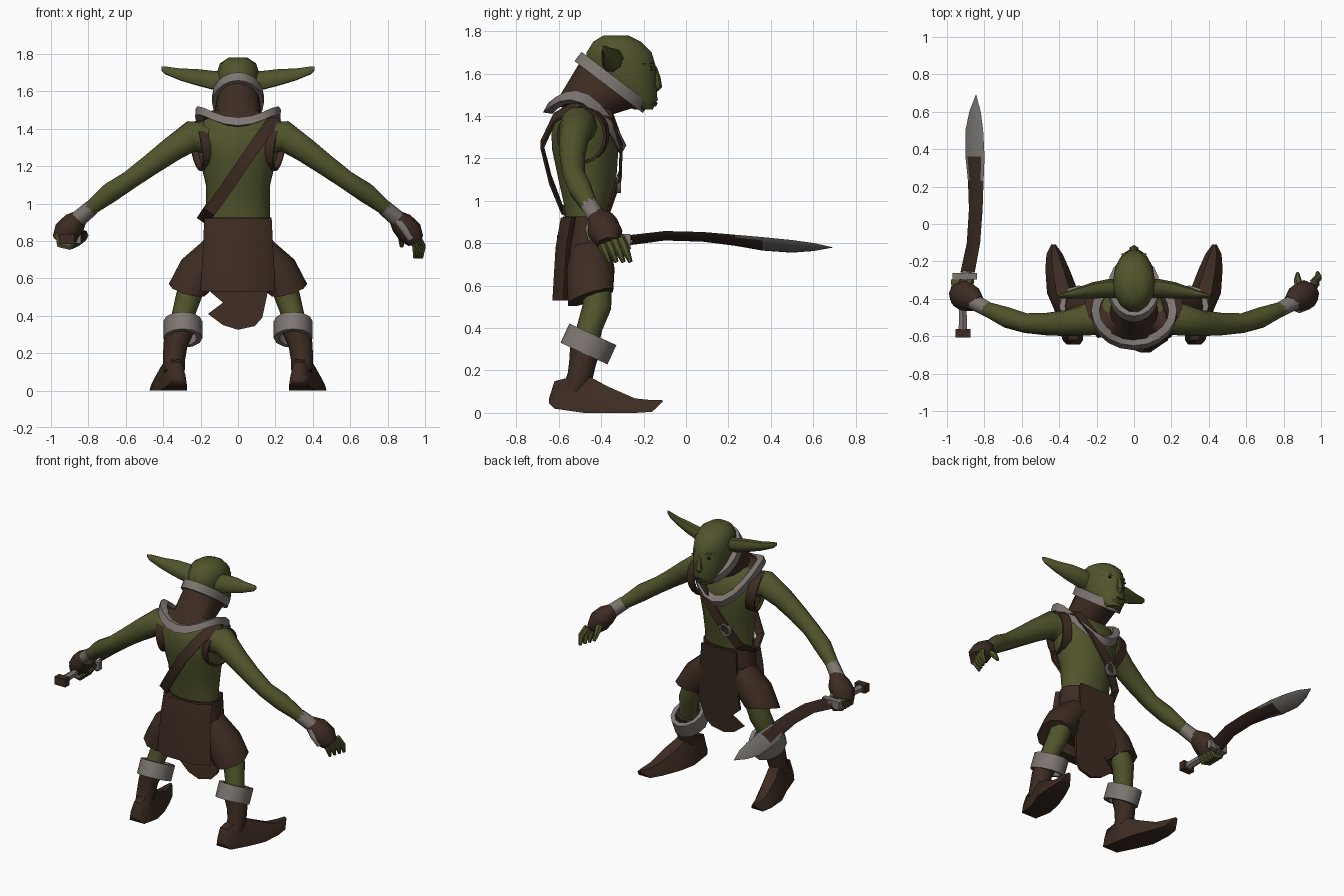
import bpy
import bmesh
import math
from mathutils import Vector

cube = bpy.data.objects.get("Cube")
if cube:
    bpy.data.objects.remove(cube, do_unlink=True)


def make_material(name, red, green, blue):
    mat = bpy.data.materials.new(name)
    mat.use_nodes = True
    color = (red, green, blue, 1)
    mat.diffuse_color = color
    mat.node_tree.nodes["Principled BSDF"].inputs["Base Color"].default_value = color
    return mat


SKIN = make_material("green skin", .083, .088, .025)
LEATHER = make_material("brown leather", .047, .025, .016)
FUR = make_material("pale grey fur", .21, .182, .17)
RUST = make_material("dark rusty steel", .036, .019, .014)
STEEL = make_material("bare steel", .17, .16, .15)
DARK = make_material("dark eyes", .018, .015, .01)


def finish(name, bm, *mats, angle=50):
    """Turn a bmesh into a named, shaded object."""
    bmesh.ops.recalc_face_normals(bm, faces=bm.faces)
    mesh = bpy.data.meshes.new(name)
    bm.to_mesh(mesh)
    bm.free()
    for mat in mats:
        mesh.materials.append(mat)
    obj = bpy.data.objects.new(name, mesh)
    bpy.context.collection.objects.link(obj)
    bpy.ops.object.select_all(action='DESELECT')
    obj.select_set(True)
    bpy.context.view_layer.objects.active = obj
    bpy.ops.object.shade_smooth_by_angle(angle=math.radians(angle))


def skin(name, loops, *mats, cyclic=False, angle=50, rule=None):
    """Bridge a row of equal loops; cap the ends unless cyclic."""
    bm = bmesh.new()
    rows = [[bm.verts.new(p) for p in loop] for loop in loops]
    n = len(rows[0])
    pairs = list(zip(rows, rows[1:])) + ([(rows[-1], rows[0])] if cyclic else [])
    for a, b in pairs:
        for i in range(n):
            j = (i + 1) % n
            face = bm.faces.new((a[i], a[j], b[j], b[i]))
            if rule:
                face.material_index = rule(face.calc_center_median(), i)
    if not cyclic:
        for row in (rows[0], rows[-1]):
            cap = bm.faces.new(row)
            if rule:
                cap.material_index = rule(cap.calc_center_median(), 0)
    finish(name, bm, *mats, angle=angle)


def ellipse(center, u, v, n=12):
    c, u, v = Vector(center), Vector(u), Vector(v)
    angles = [math.tau * i / n for i in range(n)]
    return [c + u * math.cos(t) + v * math.sin(t) for t in angles]


def flip(points, side):
    """Place a row of points on the chosen side."""
    return [(p[0] * side, *p[1:]) for p in points]


def tube(name, points, mat, n=8, flat=1, ref=(0, 1, 0)):
    """Limb through (x, y, z, radius) points, following their direction."""
    centers = [Vector(p[:3]) for p in points]
    loops = []
    for i, c in enumerate(centers):
        along = centers[min(i + 1, len(centers) - 1)] - centers[max(i - 1, 0)]
        v = along.cross(Vector(ref)).normalized()
        u = v.cross(along).normalized()
        loops.append(ellipse(c, u * points[i][3], v * points[i][3] * flat, n))
    skin(name, loops, mat)


def band(name, points, width, thick, mat):
    """Closed flat belt along a ring of points, standing across its plane."""
    c = sum(points, Vector()) / len(points)
    axis = sum(((p - c).cross(q - c) for p, q in zip(points, points[1:])), Vector())
    axis = axis.normalized() * width / 2
    loops = []
    for p in points:
        out = (p - c).normalized() * thick / 2
        loops.append([p + a * axis + b * out for a, b in ((1, -1), (1, 1), (-1, 1), (-1, -1))])
    skin(name, loops, mat, cyclic=True, angle=40)


def box(name, center, size, mat):
    x, y, z = (s / 2 for s in size)
    skin(name, [[Vector(center) + Vector((a * x, h * y, b * z))
                 for a, b in ((-1, -1), (1, -1), (1, 1), (-1, 1))]
                for h in (-1, 1)], mat)


def level(rows, n=12):
    """Horizontal loops from (z, y, half width, half depth)."""
    return [ellipse((0, y, z), (rx, 0, 0), (0, ry, 0), n) for z, y, rx, ry in rows]


def saddle(points, middle, depth):
    """Drop a level ring at its front and, less, at its back."""
    for p in points:
        s = (p.y - middle) / depth
        p.z -= .13 * s * s + .09 * s
    return points


# Torso and head
skin("torso", level([(.88, -.47, .17, .1), (.97, -.47, .17, .105), (1.1, -.465, .172, .14),
                     (1.24, -.475, .205, .16), (1.35, -.48, .23, .16),
                     (1.42, -.485, .22, .12), (1.46, -.49, .16, .08)], 14), SKIN)
skin("head", level([(1.43, -.2, .05, .045), (1.48, -.24, .088, .108), (1.56, -.28, .105, .142),
                    (1.63, -.305, .112, .168), (1.7, -.315, .113, .157),
                    (1.75, -.325, .096, .115), (1.78, -.33, .05, .06)], 14), SKIN)
tube("nose", [(0, -.15, 1.63, .012), (0, -.14, 1.58, .02), (0, -.14, 1.54, .028),
              (0, -.15, 1.52, .015)], SKIN, n=6)
box("mouth", (0, -.136, 1.475), (.05, .008, .005), DARK)
tube("lower_lip", [(-.04, -.165, 1.462, .012), (0, -.15, 1.458, .016),
                   (.04, -.165, 1.462, .012)], SKIN, n=6)

# Cowl with its two fur edges
base = saddle(ellipse((0, -.475, 1.475), (.2, 0, 0), (0, .16, 0), 16), -.475, .16)
skin("cowl", [base, ellipse((0, -.475, 1.46), (.128, 0, 0), (0, .105, -.06), 16),
              ellipse((0, -.355, 1.555), (.115, 0, 0), (0, .14, -.107), 16)], LEATHER)
band("shoulder_fur", saddle(ellipse((0, -.475, 1.475), (.207, 0, 0), (0, .165, 0), 20),
                            -.475, .165), .05, .045, FUR)
band("neck_fur", ellipse((0, -.348, 1.558), (.118, 0, 0), (0, .145, -.11), 20), .055, .04, FUR)

# Diagonal strap and buckle
strap = [(.2, -.5, 1.46), (.15, -.62, 1.39), (.06, -.68, 1.26), (-.05, -.64, 1.1),
         (-.15, -.585, .96), (-.19, -.47, .91), (-.15, -.36, .97), (-.05, -.31, 1.12),
         (.07, -.305, 1.27), (.16, -.35, 1.4)]
band("chest_strap", [Vector(p) for p in strap], .065, .014, LEATHER)
band("buckle", ellipse((-.075, -.316, 1.08), (.025, 0, .034), (-.026, 0, .02), 8),
     .02, .012, FUR)

# Kilt with hanging cloths
skin("kilt", level([(.925, -.47, .18, .112), (.8, -.47, .18, .12), (.7, -.47, .2, .12),
                    (.6, -.46, .15, .1)], 14), LEATHER)
skin("back_cloth", [[(-w, y + .05, z), (-w * .6, y, z), (w * .6, y, z), (w, y + .05, z),
                     (w * .9, y + .07, z), (-w * .9, y + .07, z)]
                    for w, y, z in ((.18, -.59, .922), (.187, -.615, .78), (.2, -.63, .53))],
     LEATHER)
ragged = [(-.13, .92), (-.15, .6), (-.15, .53), (-.08, .47), (-.16, .41), (-.08, .35),
          (0, .325), (.09, .345), (.13, .39), (.16, .53), (.15, .6), (.13, .92)]
skin("front_cloth", [[(x, y - .22 * max(.6 - z, 0), z) for x, z in ragged]
                     for y in (-.365, -.349)], LEATHER)

# Paired parts
for side, label in ((1, "left"), (-1, "right")):
    def limb(name, points, mat, **options):
        tube(f"{label}_{name}", flip(points, side), mat, **options)

    skin(f"{label}_ear", [ellipse((x * side, y, z), (0, a, .3 * a), (0, 0, b), 8)
                          for x, y, z, a, b in ((.07, -.345, 1.655, .05, .05),
                                                (.14, -.345, 1.66, .05, .05),
                                                (.22, -.355, 1.675, .044, .044),
                                                (.31, -.37, 1.69, .028, .032),
                                                (.39, -.385, 1.712, .012, .021),
                                                (.41, -.39, 1.722, .004, .01))], SKIN)
    box(f"{label}_eye", (.05 * side, -.162, 1.617), (.034, .009, .008), DARK)
    limb("brow", [(.012, -.155, 1.635, .012), (.05, -.168, 1.64, .015),
                  (.08, -.21, 1.64, .01)], SKIN, n=6, ref=(0, 0, 1))

    # Arm, wrist and hand
    limb("arm", [(.13, -.5, 1.34, .09), (.25, -.51, 1.36, .086), (.36, -.53, 1.285, .07),
                 (.47, -.535, 1.205, .06), (.58, -.53, 1.125, .053), (.68, -.5, 1.06, .056),
                 (.8, -.45, .965, .038)], SKIN, n=10)
    band(f"{label}_armhole", ellipse((.195 * side, -.485, 1.31), (.03 * side, .11, 0),
                                     (.02 * side, 0, .125), 20), .06, .014, LEATHER)
    limb("wrist_wrap", [(.78, -.458, .98, .042), (.86, -.415, .912, .045)], FUR)
    limb("glove", [(.835, -.425, .935, .045), (.875, -.395, .895, .075),
                   (.92, -.38, .845, .082), (.95, -.37, .8, .056)], LEATHER, flat=.85)
    for i in range(4):
        y = -.41 + .033 * i
        x = .925 + .012 * i
        bend = [(x, y, .82, .022), (x + .025, y + .025, .77, .02), (x + .02, y + .05, .71, .01)]
        if side < 0:
            bend = [(.955, y, .84, .026), (.95, y, .78, .022), (.9, y, .768, .02),
                    (.875, y, .8, .014)]
        limb(f"finger_{i}", bend, SKIN, n=6)
    limb("thumb", [(.89, -.35, .86, .026), (.875, -.3, .82, .021), (.875, -.265, .77, .01)],
         SKIN, n=6, ref=(1, 0, 0))

    # Leg, cuff and boot
    skin(f"{label}_shorts_leg", [ellipse((x * side, -.45, z), (a * side, 0, b), (0, d, e), 10)
                                 for x, z, a, b, d, e in ((.09, .78, .085, .03, .1, 0),
                                                          (.19, .665, .112, .035, .118, .01),
                                                          (.265, .545, .105, .025, .112, .035))],
         LEATHER)
    limb("leg", [(.23, -.42, .6, .07), (.265, -.42, .5, .068), (.295, -.455, .4, .06),
                 (.31, -.47, .33, .06)], SKIN)
    band(f"{label}_leg_fur", ellipse((.295 * side, -.46, .325), (.09 * side, 0, 0),
                                     (0, .098, -.045), 12), .1, .028, FUR)
    limb("boot_shaft", [(.305, -.465, .35, .08), (.335, -.487, .24, .064),
                        (.342, -.5, .17, .06), (.34, -.53, .1, .055)], LEATHER)
    foot = [(-.645, .325, .045, .07, .035), (-.62, .327, .02, .15, .055),
            (-.48, .345, 0, .185, .072), (-.37, .38, 0, .125, .085), (-.24, .41, 0, .068, .064),
            (-.16, .425, .005, .06, .043), (-.11, .43, .052, .062, .012)]
    outline = ((-1, 0), (1, 0), (.85, .45), (.4, 1), (-.5, 1), (-.85, .45))
    skin(f"{label}_foot", [flip([(x + a * w, y, low + b * (top - low)) for a, b in outline], side)
                           for y, x, low, top, w in foot], LEATHER)

# Grey wrapping across the open palm
tube("palm_wrap", [(.85, -.44, .915, .022), (.885, -.455, .87, .022), (.925, -.44, .81, .02)], FUR)

# Sword
blade = [(-.26, -.89, .815, .045), (-.1, -.858, .835, .042), (.08, -.846, .83, .043),
         (.23, -.846, .814, .049), (.36, -.85, .797, .06), (.5, -.854, .785, .056),
         (.6, -.85, .782, .036), (.69, -.845, .78, .002)]


def steel_rule(center, i):
    # The rust reaches further along the middle than along the edges
    return 1 if center.y > (.25 if i in (0, 3, 4, 7) else .36) else 0


skin("sword_blade", [ellipse((x, y, z), (.85 * w, 0, .53 * w), (-.1 * w, 0, .16 * w), 8)
                     for y, x, z, w in blade], RUST, STEEL, rule=steel_rule, angle=30)
tube("sword_handle", [(-.915, -.57, .81, .026), (-.915, -.4, .815, .022),
                      (-.895, -.25, .815, .024)], FUR, n=6, ref=(0, 0, 1))
box("sword_guard", (-.905, -.28, .815), (.13, .035, .055), FUR)
box("sword_pommel", (-.915, -.585, .81), (.08, .045, .055), LEATHER)
